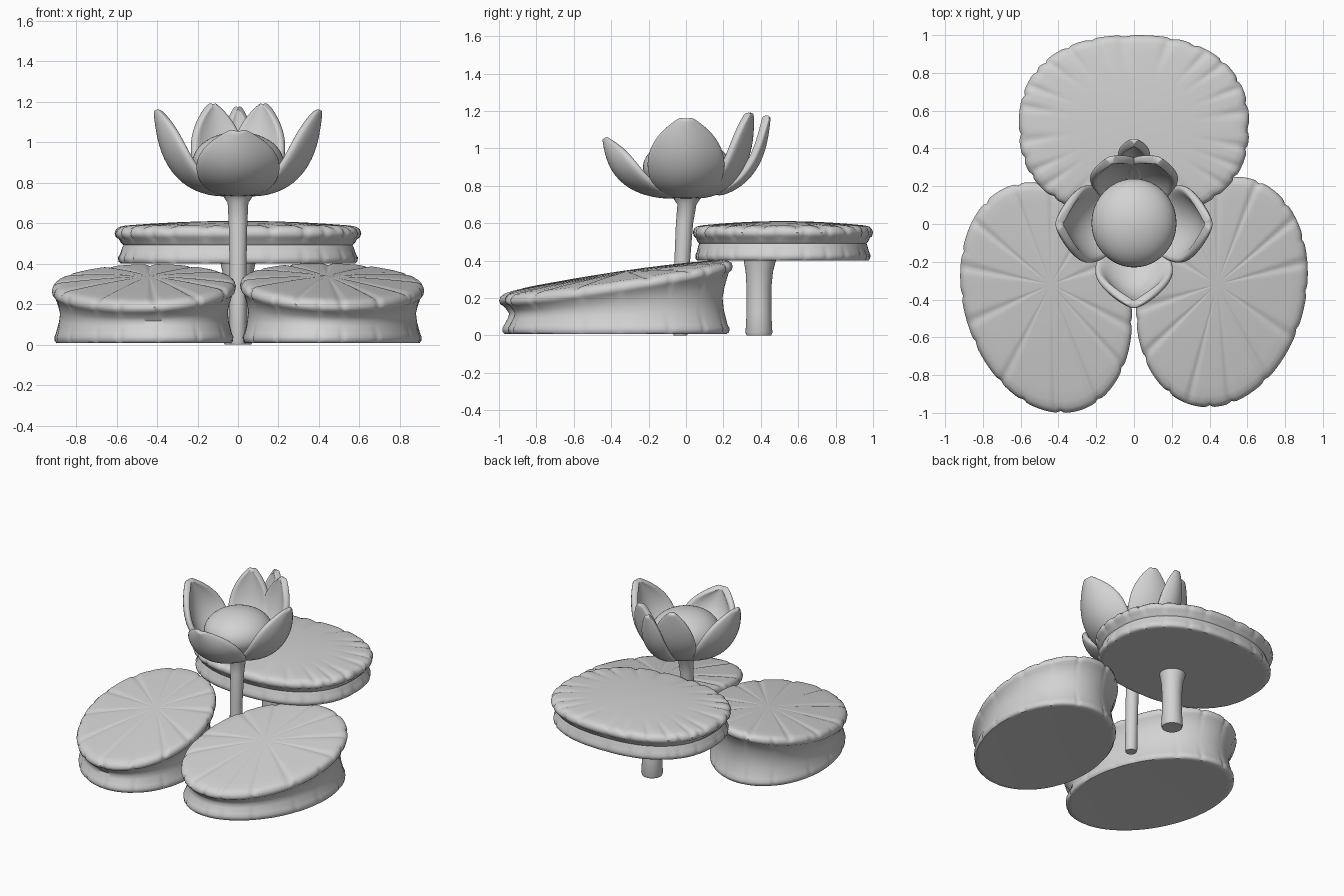
import bpy, bmesh, math, random
from math import sin, cos, pi, exp

random.seed(4)
if "Cube" in bpy.data.objects:
    bpy.data.objects.remove(bpy.data.objects["Cube"], do_unlink=True)

clay = bpy.data.materials.new("light_grey")
clay.use_nodes = True
clay.diffuse_color = (0.65, 0.65, 0.65, 1)
clay.node_tree.nodes["Principled BSDF"].inputs["Base Color"].default_value = (0.65, 0.65, 0.65, 1)


def finish(bm, name, angle=50):
    bmesh.ops.recalc_face_normals(bm, faces=bm.faces[:])
    mesh = bpy.data.meshes.new(name)
    bm.to_mesh(mesh)
    bm.free()
    obj = bpy.data.objects.new(name, mesh)
    bpy.context.collection.objects.link(obj)
    mesh.materials.append(clay)
    bpy.ops.object.select_all(action="DESELECT")
    obj.select_set(True)
    bpy.context.view_layer.objects.active = obj
    bpy.ops.object.shade_smooth_by_angle(angle=math.radians(angle))
    return obj


def bridge(bm, a, b):
    n = len(a)
    for i in range(n):
        j = (i + 1) % n
        bm.faces.new((a[i], a[j], b[j], b[i]))


def cap(bm, ring, point):
    tip = bm.verts.new(point)
    for i in range(len(ring)):
        bm.faces.new((ring[i], ring[(i + 1) % len(ring)], tip))


def groove(t, angles, width):
    """Strength of the nearest groove at angle t."""
    d = min(abs((t - a + pi) % (2 * pi) - pi) for a in angles)
    return exp(-(d / width) ** 2)


def spaced(count, jitter):
    return [2 * pi * (i + random.uniform(-jitter, jitter)) / count + pi / 2 for i in range(count)]


def lily_pad(name, centre, size, skew, power, top, base, dome, hub, veins, lobes, vein_start, waist, hollow):
    """Thick leaf: domed veined top, rolled lobed rim, waisted wall, flared foot."""
    bm = bmesh.new()
    steps = 216
    vein_at, lobe_at = spaced(veins, 0.25), spaced(lobes, 0.25)
    # scale, share of height above base, offset added to that height, lobe strength
    profile = [(s, 1, 0, 0) for s in (0.12, 0.3, 0.5, 0.68, 0.82, 0.91)]
    profile += [(0.96, 1, -0.004, 0.4), (0.987, 1, -0.014, 1), (1, 1, -0.032, 1),
                (0.99, 1, -0.052, 1), (0.965, 1, -0.062, 0.5)]
    profile += [(waist + 0.02, 0.75, -0.035, 0), (waist, 0.5, 0, 0), (waist + 0.012, 0.25, 0.03, 0)]
    profile += [(0.955, 0, 0.048, 0.5), (0.972, 0, 0.03, 0.8), (0.968, 0, 0.01, 0.6),
                (0.95, 0, 0, 0.2), (0.9, 0, 0, 0)]
    rings = []
    for scale, share, offset, lobe in profile:
        ring = []
        on_top = share == 1 and scale < 0.99 and offset > -0.03
        for i in range(steps):
            t = 2 * pi * i / steps
            cx, sy = cos(t), sin(t + skew)
            cx = math.copysign(abs(cx) ** (2 / power), cx)
            sy = math.copysign(abs(sy) ** (2 / power), sy)
            s = scale - 0.018 * lobe * groove(t, lobe_at, 0.028)
            pull = 1 - scale if on_top else 0
            x = centre[0] + size[0] * cx * s + (hub[0] - centre[0]) * pull
            y = centre[1] + size[1] * sy * s + (hub[1] - centre[1]) * pull
            z = base + (top(x, y) - base) * share + offset
            if on_top:
                z += dome * (1 - scale ** 2)
                if scale > vein_start:
                    z -= 0.01 * scale * groove(t, vein_at, 0.04)
            ring.append(bm.verts.new((x, y, z)))
        rings.append(ring)
    for a, b in zip(rings, rings[1:]):
        bridge(bm, a, b)
    cap(bm, rings[0], (*hub, top(*hub) + dome))
    cap(bm, rings[-1], (*hub, base + hollow))
    return finish(bm, name)


def stem(name, path, sides=32):
    """Round stem through (x, y, z, radius) stations."""
    bm = bmesh.new()
    rings = [[bm.verts.new((x + r * cos(2 * pi * i / sides), y + r * sin(2 * pi * i / sides), z))
              for i in range(sides)] for x, y, z, r in path]
    for a, b in zip(rings, rings[1:]):
        bridge(bm, a, b)
    cap(bm, rings[0], path[0][:3])
    cap(bm, rings[-1], path[-1][:3])
    return finish(bm, name)


def petal(name, direction, reach, tip, half_width, cup, start=0):
    """Cupped pointed petal leaning outwards along a direction in degrees."""
    bm = bmesh.new()
    base = 0.75
    # fraction of reach, fraction of height, fraction of half width
    curve = [(0.05, 0, 0.3), (0.36, 0.01, 0.62), (0.62, 0.11, 0.86), (0.8, 0.28, 0.98),
             (0.91, 0.48, 0.97), (0.965, 0.68, 0.8), (0.99, 0.85, 0.5), (1, 0.95, 0.24), (1, 1, 0.08)]
    a = math.radians(direction)
    across = 8
    rows = []
    for r, h, w in curve[start:]:
        row = []
        for i in range(across + 1):
            u = 2 * i / across - 1
            rad = reach * r - cup * u * u * w
            lat = half_width * w * u
            z = base + (tip - base) * h + 0.02 * u * u * w
            row.append(bm.verts.new((rad * cos(a) - lat * sin(a), rad * sin(a) + lat * cos(a), z)))
        rows.append(row)
    for p, q in zip(rows, rows[1:]):
        for i in range(across):
            bm.faces.new((p[i], p[i + 1], q[i + 1], q[i]))
    obj = finish(bm, name, 80)
    solid = obj.modifiers.new("thickness", "SOLIDIFY")
    solid.thickness = 0.044
    solid.offset = 0
    smooth = obj.modifiers.new("rounding", "SUBSURF")
    smooth.levels = smooth.render_levels = 2
    return obj


# Two front pads resting on the ground, sloping up to the back and the middle
for name, side, y, skew in (("right_pad", -1, -0.39, -0.19), ("left_pad", 1, -0.36, 0.16)):
    lily_pad(name, (side * 0.465, y), (0.455, 0.61), skew, 2,
             lambda u, v: 0.368 + 0.155 * v - 0.06 * (abs(u) - 0.465), 0.008, 0.02,
             (side * 0.44, -0.32), 12, 15, 0.05, 0.91, 0.03)

# Raised back pad
lily_pad("back_pad", (0, 0.518), (0.61, 0.482), 0, 2.35,
         lambda u, v: 0.583, 0.4, 0.028, (0, 0.518), 22, 24, 0.75, 0.928, 0)

# Stems
stem("back_pad_stem", [(0, 0.39, 0, 0.066), (0, 0.39, 0.015, 0.072), (0, 0.39, 0.12, 0.066),
                       (0, 0.39, 0.25, 0.066), (0, 0.392, 0.34, 0.073), (0, 0.395, 0.41, 0.088)])
stem("flower_stem", [(0, -0.03, 0, 0.036), (0, -0.03, 0.015, 0.041), (0, -0.025, 0.2, 0.041),
                     (0, -0.02, 0.4, 0.042), (0, -0.008, 0.6, 0.046), (0, 0.005, 0.7, 0.051),
                     (0, 0.005, 0.735, 0.075), (0, 0.005, 0.77, 0.1)])

# Flower heart
bm = bmesh.new()
bmesh.ops.create_uvsphere(bm, u_segments=48, v_segments=24, radius=1)
for v in bm.verts:
    v.co = (v.co.x * 0.225, 0.005 + v.co.y * 0.235, 0.9 + v.co.z * 0.15)
finish(bm, "flower_heart", 80)

# Petals
petal("left_petal", 0, 0.395, 1.16, 0.21, 0.11)
petal("right_petal", 180, 0.395, 1.16, 0.21, 0.11)
petal("front_petal", -90, 0.425, 1.055, 0.21, 0.13)
petal("back_left_petal", 70, 0.358, 1.19, 0.145, 0.035)
petal("back_right_petal", 110, 0.358, 1.19, 0.145, 0.035)
petal("rear_petal", 90, 0.43, 1.175, 0.085, 0.03, 1)
